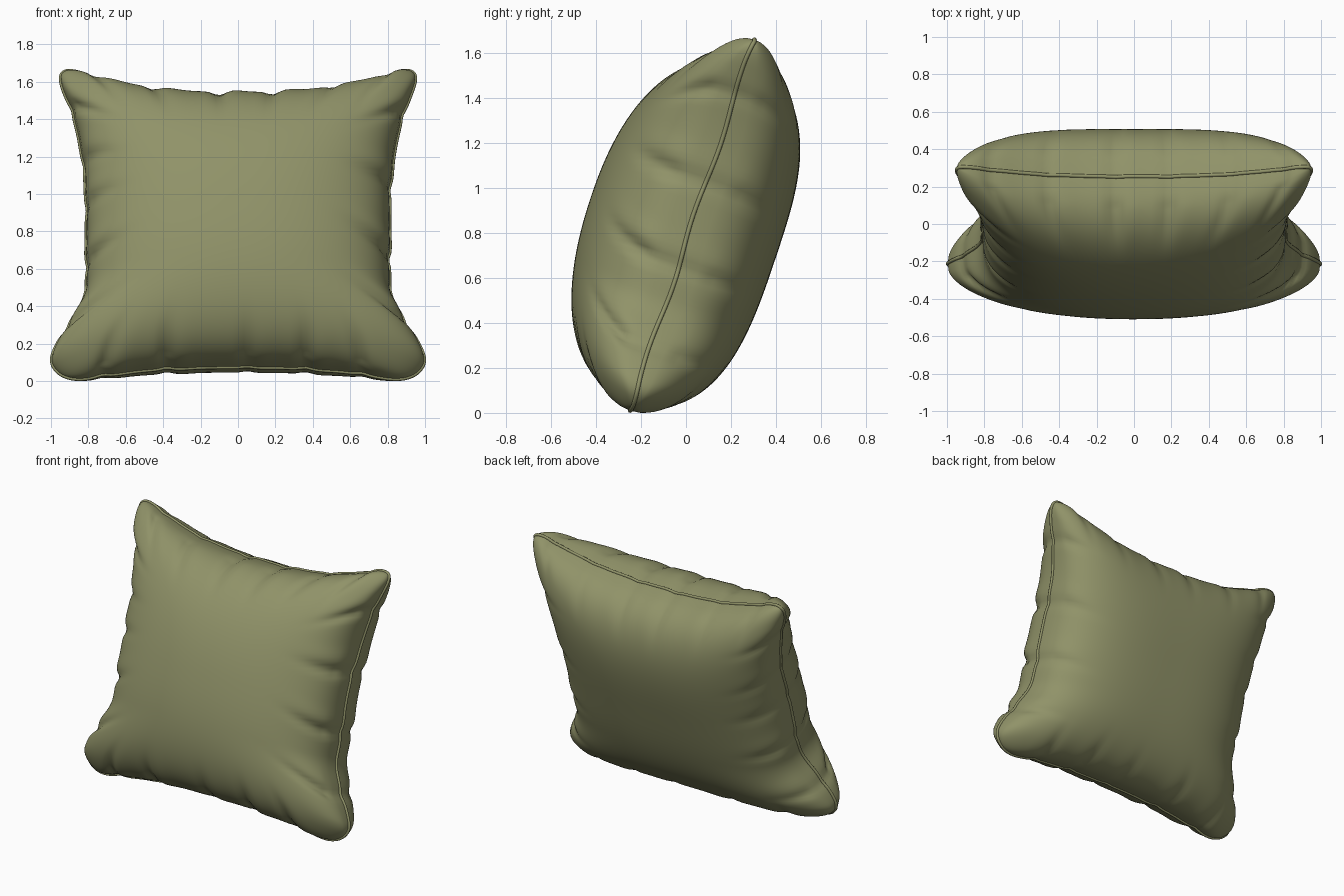
import bpy, bmesh, math
from mathutils import Vector

if "Cube" in bpy.data.objects:
    bpy.data.objects.remove(bpy.data.objects["Cube"])

olive = bpy.data.materials.new("olive fabric")
olive.use_nodes = True
olive.diffuse_color = (0.28, 0.29, 0.14, 1)
olive.node_tree.nodes["Principled BSDF"].inputs["Base Color"].default_value = olive.diffuse_color

N = 92
CORNER = 0.21
TILT = math.atan(0.335)
UP = Vector((0, math.sin(TILT), math.cos(TILT)))
FRONT = Vector((0, -math.cos(TILT), math.sin(TILT)))
CENTRE = Vector((0, 0.02, 0.84))


def round_corner(u, v):
    """Turn the corners of the unit square into arcs."""
    core = 1 - CORNER
    cu, cv = max(-core, min(core, u)), max(-core, min(core, v))
    a, b = (u - cu) / CORNER, (v - cv) / CORNER
    return (cu + CORNER * a * math.sqrt(1 - b * b / 2),
            cv + CORNER * b * math.sqrt(1 - a * a / 2))


def ease(x, start, end):
    x = max(0, min(1, (x - start) / (end - start)))
    return x * x * (3 - 2 * x)


def place(u, v, side):
    """Point on the plump cover; side is 1 for the front, -1 for the back."""
    ru, rv = round_corner(u, v)
    width = 0.81 + (0.22 * rv ** 2.6 if rv > 0 else 0.195 * ease(-rv, 0.36, 0.88))
    height = 0.735 + 0.235 * abs(ru) ** 2.5 if rv > 0 else 0.785 + 0.11 * abs(ru) ** 2.5
    plump, power = (0.465, 2.2) if side > 0 else (0.4, 3)
    depth = plump * max(0, (1 - abs(u) ** power) * (1 - abs(v) ** power)) ** 0.38
    depth *= 1 - 0.65 * abs(u * v) ** 5
    wave = 0.008 * math.sin(9 * v + 1) * abs(u) ** 8
    return CENTRE + Vector((ru * width, 0, 0)) + UP * (rv * height) + FRONT * (side * depth + wave)


# Gathers along each edge: position, depth, lean
GATHERS = {
    "top": [(-0.75, 0.6, 0.2), (-0.45, 0.7, 0.1), (-0.1, 1, 0), (0.18, 0.9, 0), (0.5, 0.6, -0.2), (0.78, 0.6, -0.2)],
    "bottom": [(-0.72, 0.8, 0.3), (-0.38, 0.9, 0), (0.05, 0.6, 0), (0.36, 0.9, 0), (0.66, 0.8, -0.2)],
    "left": [(-0.62, 1.1, 0.5), (-0.2, 1.1, 0.4), (0.22, 1, 0.3), (0.65, 0.8, -0.2)],
    "right": [(-0.65, 0.9, 0.5), (-0.25, 0.9, 0.3), (0.1, 0.7, 0.2), (0.36, 0.6, 0.1), (0.68, 0.8, -0.2)],
}


def gather_depth(u, v, side):
    total = 0
    edges = {"top": (u, 1 - v), "bottom": (u, 1 + v), "left": (v, 1 - u), "right": (v, 1 + u)}
    for name, (along, inward) in edges.items():
        fade = math.exp(-(inward / 0.18) ** 2) * (0.35 + 0.65 * min(1, inward / 0.03))
        for pos, strength, lean in GATHERS[name]:
            d = along - pos - lean * inward * (1 if side > 0 else -0.4)
            valley = math.exp(-(d / 0.035) ** 2) - 0.3 * math.exp(-((d - 0.09) / 0.06) ** 2)
            total += strength * fade * valley
    return total * (0.028 if side > 0 else 0.015)


# Cover: two domed sheets sharing the seam loop
samples = []
for i in range(N + 1):
    s = 2 * i / N - 1
    samples.append(0.75 * math.sin(s * math.pi / 2) + 0.25 * s)
bm = bmesh.new()
grids, info = {}, {}
for side in (1, -1):
    for i, u in enumerate(samples):
        for j, v in enumerate(samples):
            rim = i in (0, N) or j in (0, N)
            if rim and side < 0:
                grids[side, i, j] = grids[1, i, j]
                continue
            vert = bm.verts.new(place(u, v, side))
            grids[side, i, j] = vert
            info[vert] = (u, v, side)
    for i in range(N):
        for j in range(N):
            quad = [grids[side, a, b] for a, b in ((i, j), (i + 1, j), (i + 1, j + 1), (i, j + 1))]
            bm.faces.new(quad if side > 0 else quad[::-1])
bm.normal_update()
shift = {vert: vert.normal * gather_depth(*data) for vert, data in info.items()}
for vert, offset in shift.items():
    vert.co -= offset

# Seam path around the rim
rim = ([(i, 0) for i in range(N)] + [(N, j) for j in range(N)]
       + [(i, N) for i in range(N, 0, -1)] + [(0, j) for j in range(N, 0, -1)])
seam = [grids[1, i, j].co.copy() for i, j in rim]

drop = Vector((0, 0, min(p.z for p in seam) - 0.01))
for vert in bm.verts:
    vert.co -= drop
mesh = bpy.data.meshes.new("cushion_cover")
bm.to_mesh(mesh)
bm.free()
mesh.materials.append(olive)
mesh.shade_smooth()
cover = bpy.data.objects.new("cushion_cover", mesh)
bpy.context.collection.objects.link(cover)

# Piping along the seam
curve = bpy.data.curves.new("seam_piping", "CURVE")
curve.dimensions = "3D"
curve.bevel_depth = 0.01
curve.bevel_resolution = 2
spline = curve.splines.new("POLY")
spline.points.add(len(seam) - 1)
for point, p in zip(spline.points, seam):
    point.co = (*(p - drop), 1)
spline.use_cyclic_u = True
spline.use_smooth = True
curve.materials.append(olive)
bpy.context.collection.objects.link(bpy.data.objects.new("seam_piping", curve))
